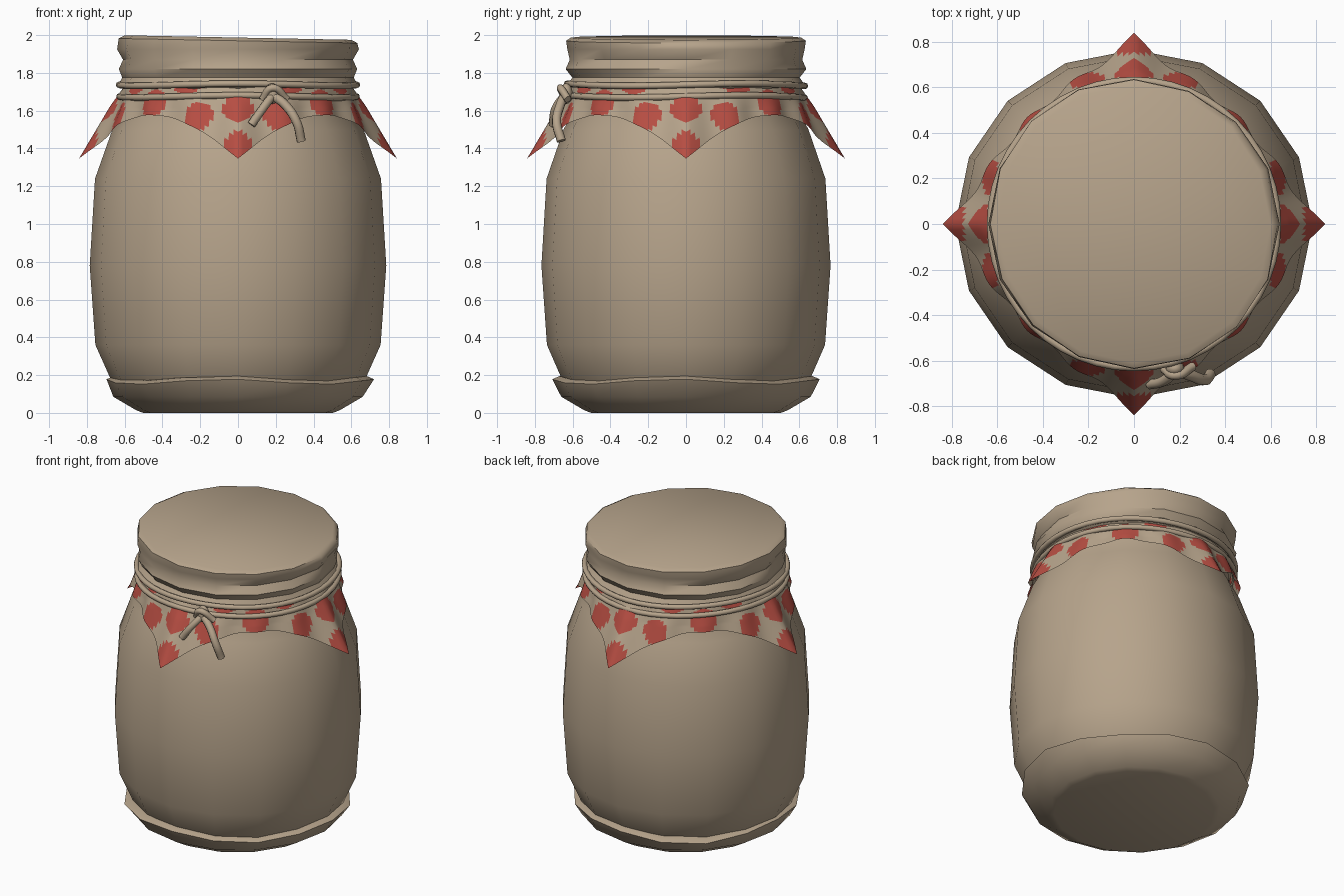
import bpy, bmesh, math
from mathutils import Vector

if "Cube" in bpy.data.objects:
    bpy.data.objects.remove(bpy.data.objects["Cube"])


def material(name, rgb):
    m = bpy.data.materials.new(name)
    m.diffuse_color = (*rgb, 1)
    m.use_nodes = True
    m.node_tree.nodes["Principled BSDF"].inputs["Base Color"].default_value = m.diffuse_color
    return m


beige = material("warm beige", (0.47, 0.37, 0.26))
red = material("brick red", (0.47, 0.075, 0.055))


def finish(name, bm, mats, angle=40):
    me = bpy.data.meshes.new(name)
    bm.to_mesh(me)
    bm.free()
    ob = bpy.data.objects.new(name, me)
    bpy.context.collection.objects.link(ob)
    for m in mats:
        me.materials.append(m)
    bpy.ops.object.select_all(action='DESELECT')
    ob.select_set(True)
    bpy.context.view_layer.objects.active = ob
    bpy.ops.object.shade_smooth_by_angle(angle=math.radians(angle))
    return ob


def lathe(name, profile, n=16, warp=None, sy=1.0, angle=40):
    """Turn (radius, z) points from bottom to top; closed on the axis by caps."""
    bm = bmesh.new()
    rings = []
    for r, z in profile:
        ring = []
        for i in range(n):
            a = 2 * math.pi * i / n
            dr, dz = warp(a, r, z) if warp else (0, 0)
            ring.append(bm.verts.new(((r + dr) * math.cos(a), (r + dr) * sy * math.sin(a), z + dz)))
        rings.append(ring)
    for lo, hi in zip(rings, rings[1:]):
        for i in range(n):
            j = (i + 1) % n
            bm.faces.new((lo[i], lo[j], hi[j], hi[i]))
    bm.faces.new(rings[0][::-1])
    bm.faces.new(rings[-1])
    return finish(name, bm, [beige], angle)


def tube(name, pts, radius, cyclic=False):
    cu = bpy.data.curves.new(name, 'CURVE')
    cu.dimensions = '3D'
    cu.bevel_depth = radius
    cu.bevel_resolution = 2
    cu.use_fill_caps = True
    sp = cu.splines.new('POLY' if cyclic else 'BEZIER')
    if cyclic:
        sp.points.add(len(pts) - 1)
        for p, c in zip(sp.points, pts):
            p.co = (*c, 1)
        sp.use_cyclic_u = True
    else:
        sp.bezier_points.add(len(pts) - 1)
        for p, c in zip(sp.bezier_points, pts):
            p.co = c
            p.handle_left_type = p.handle_right_type = 'AUTO'
    cu.materials.append(beige)
    ob = bpy.data.objects.new(name, cu)
    bpy.context.collection.objects.link(ob)
    return ob


# Jar body
lathe("jar_body", [(0.55, 0.03), (0.67, 0.17), (0.755, 0.36), (0.785, 0.78),
                   (0.757, 1.24), (0.665, 1.50), (0.60, 1.62), (0.59, 1.74)], sy=0.975, angle=50)


# Shallow base dish with a slightly crumpled rim
def base_warp(a, r, z):
    return (0.012 * math.cos(3 * a), 0.014 * math.cos(4 * a + 0.4)) if z > 0.12 else (0, 0)


lathe("base_dish", [(0.50, 0.0), (0.535, 0.012), (0.66, 0.085), (0.708, 0.165), (0.67, 0.182)],
      warp=base_warp, angle=50)


# Ribbed lid with a gently uneven top
def lid_warp(a, r, z):
    return 0.006 * math.sin(2 * a + z * 40), (-0.012 * math.cos(a) if z > 1.95 else 0)


lathe("lid", [(0.585, 1.70), (0.632, 1.735), (0.607, 1.775), (0.634, 1.82), (0.612, 1.87),
              (0.634, 1.925), (0.633, 1.97), (0.605, 1.987)], warp=lid_warp, angle=45)

# Square cloth skirt, draped around the neck, with dots on a square grid
D, inner, N, M = 0.97, 0.53, 192, 24
bm = bmesh.new()
dotted = []
grid = []
for i in range(N):
    a = 2 * math.pi * i / N
    edge = D / (abs(math.cos(a)) + abs(math.sin(a)))
    corner = (edge / D - 0.707) / 0.293
    row = []
    for k in range(M + 1):
        rho = inner + (edge - inner) * k / M
        s = rho - inner
        slope = 0.30 + 0.21 * corner
        fold = 0.012 * math.cos(16 * a) * min(1, s / 0.12)
        r = 0.605 + s * slope + fold
        z = 1.725 - s * math.sqrt(1 - slope ** 2)
        row.append((bm.verts.new((r * math.cos(a), r * math.sin(a), z)),
                    Vector((rho * math.cos(a), rho * math.sin(a)))))
    grid.append(row)
pitch, dot = 0.22, 0.08
for i in range(N):
    nxt = grid[(i + 1) % N]
    for k in range(M):
        q = [grid[i][k], grid[i][k + 1], nxt[k + 1], nxt[k]]
        f = bm.faces.new([v for v, _ in q])
        c = sum((p for _, p in q), Vector((0, 0))) / 4
        off = Vector((c.x - pitch * round(c.x / pitch), c.y - pitch * round(c.y / pitch)))
        f.material_index = 1 if off.length < dot else 0
finish("cloth_skirt", bm, [beige, red], 60)

# Twine wrapped around the neck
for name, z, rad in (("upper_twine", 1.737, 0.63), ("lower_twine", 1.675, 0.628)):
    pts = [(rad * math.cos(t), rad * math.sin(t), z + 0.006 * math.sin(3 * t))
           for t in (2 * math.pi * i / 48 for i in range(48))]
    tube(name, pts, 0.017, True)

# Knot and two hanging ends
bm = bmesh.new()
bmesh.ops.create_uvsphere(bm, u_segments=12, v_segments=8, radius=1)
for v in bm.verts:
    v.co = Vector((0.18 + v.co.x * 0.042, -0.635 + v.co.y * 0.035, 1.69 + v.co.z * 0.055))
finish("twine_knot", bm, [beige], 60)
tube("left_twine_end", [(0.19, -0.635, 1.69), (0.13, -0.69, 1.61), (0.07, -0.705, 1.525)], 0.023)
tube("right_twine_end", [(0.17, -0.635, 1.69), (0.25, -0.665, 1.63),
                         (0.31, -0.685, 1.54), (0.335, -0.66, 1.44)], 0.025)
tube("knot_loop", [(0.13, -0.635, 1.66), (0.18, -0.665, 1.72), (0.26, -0.625, 1.66)], 0.02)
